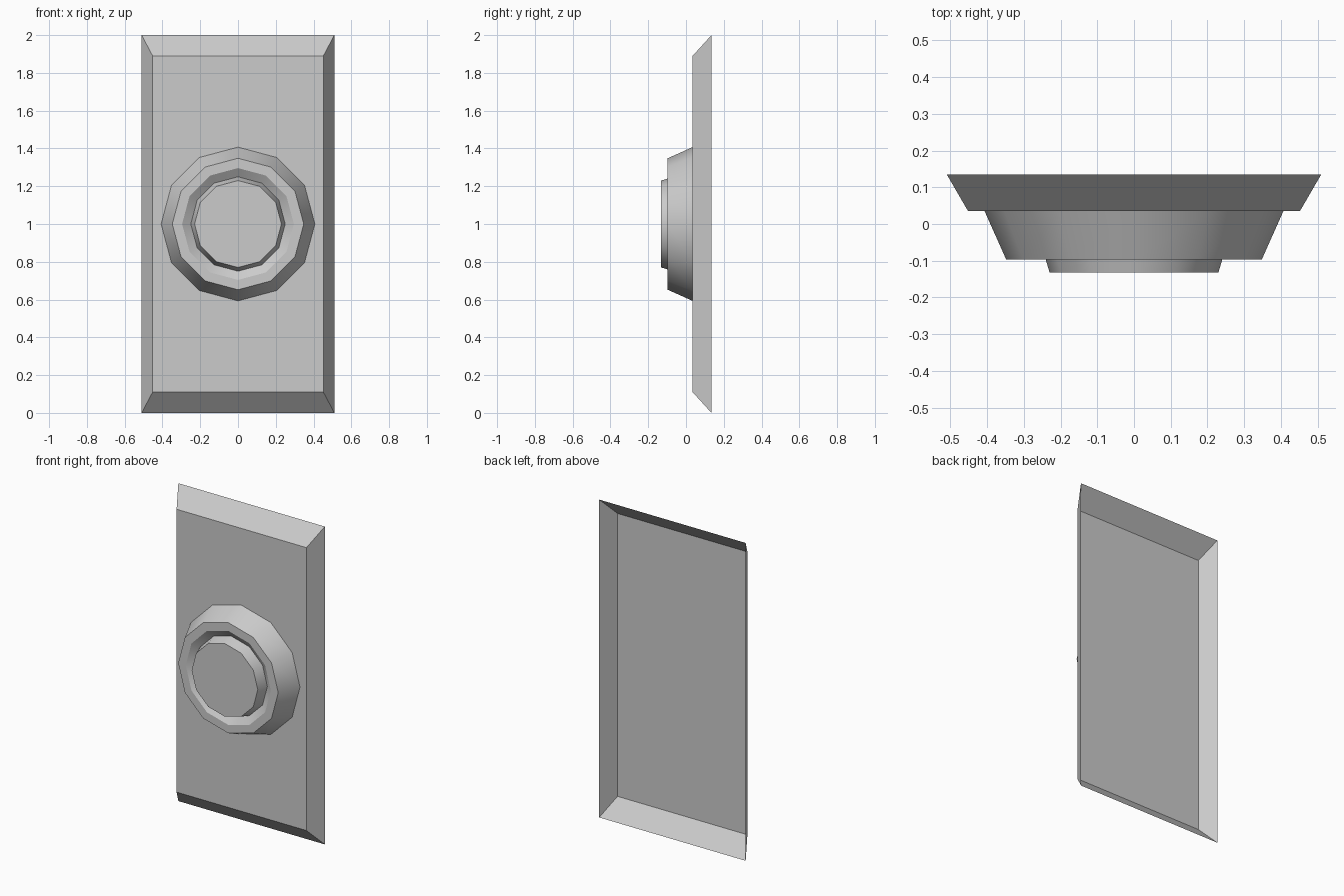
import bpy
import bmesh
import math

if "Cube" in bpy.data.objects:
    bpy.data.objects.remove(bpy.data.objects["Cube"])


def loft(name, loops, cap_end=False, smooth=False):
    """Bridge a series of matching closed point loops with quads."""
    bm = bmesh.new()
    rings = [[bm.verts.new(p) for p in loop] for loop in loops]
    for a, b in zip(rings, rings[1:]):
        n = len(a)
        for i in range(n):
            j = (i + 1) % n
            bm.faces.new((a[i], a[j], b[j], b[i]))
    if cap_end:
        bm.faces.new(rings[-1])
    mesh = bpy.data.meshes.new(name)
    bm.to_mesh(mesh)
    bm.free()
    obj = bpy.data.objects.new(name, mesh)
    bpy.context.collection.objects.link(obj)
    if smooth:
        bpy.ops.object.select_all(action='DESELECT')
        obj.select_set(True)
        bpy.context.view_layer.objects.active = obj
        bpy.ops.object.shade_smooth_by_angle(angle=math.radians(32))
    return obj


def rect(hx, hz, y):
    return [(-hx, y, 1 - hz), (hx, y, 1 - hz), (hx, y, 1 + hz), (-hx, y, 1 + hz)]


def circle(r, y, sides=12):
    angles = [2 * math.pi * i / sides for i in range(sides)]
    return [(r * math.cos(a), y, 1 + r * math.sin(a)) for a in angles]


# Wall plate: bevelled shell, open at the back
loft("wall_plate", [rect(0.51, 1.0, 0.135), rect(0.452, 0.89, 0.035)], cap_end=True)

# Round surround: tapered outer wall, flat rim and inner recess slope
loft("button_surround",
     [circle(0.407, 0.035), circle(0.348, -0.097), circle(0.296, -0.097), circle(0.25, -0.065)],
     smooth=True)

# Push button: short tapered disc rising from the recess
loft("push_button", [circle(0.25, -0.065), circle(0.23, -0.132)], cap_end=True, smooth=True)
